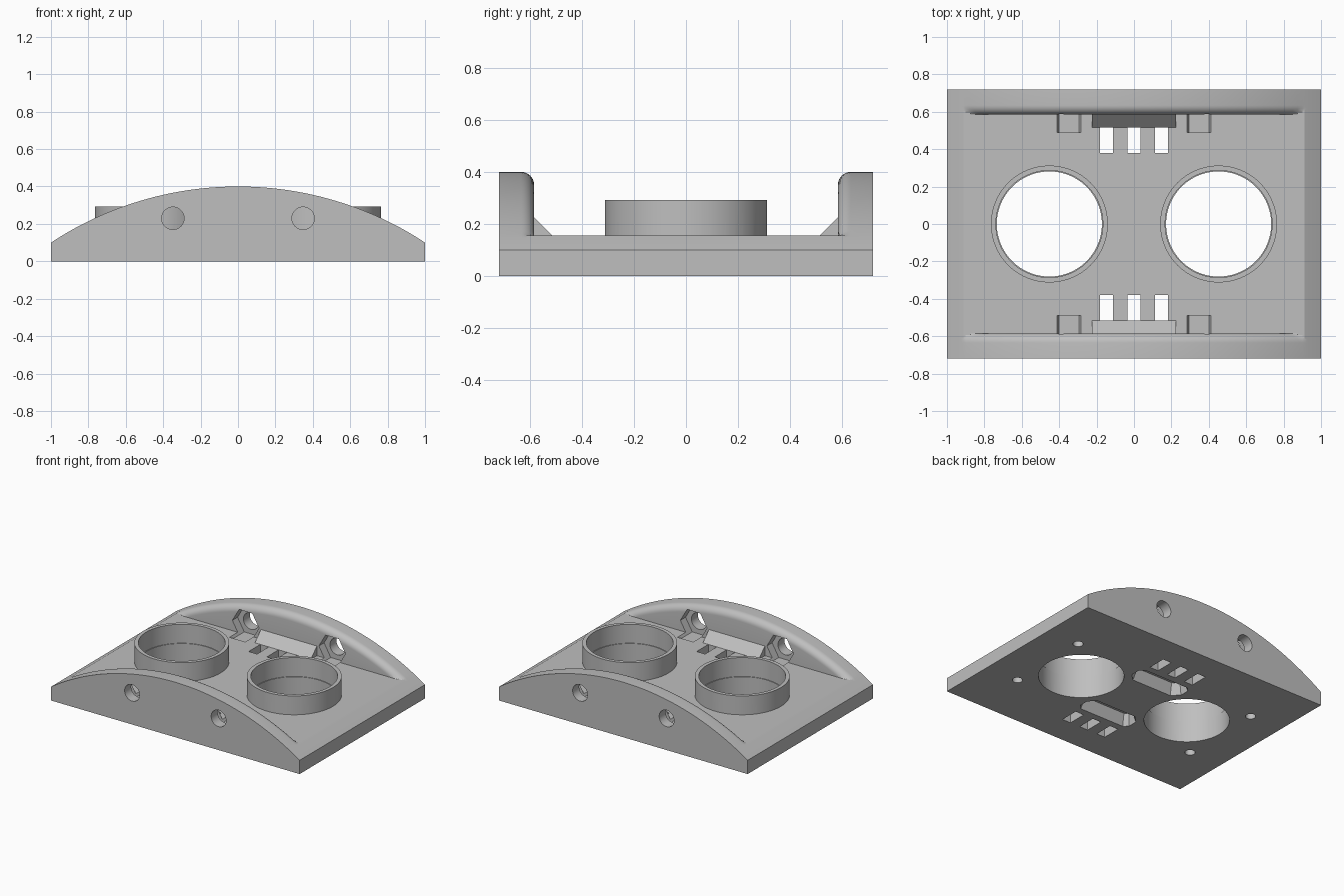
import bpy, bmesh, math

if "Cube" in bpy.data.objects:
    bpy.data.objects.remove(bpy.data.objects["Cube"])

HALF_Y, WALL_Y, FLOOR, FILLET = 0.72, 0.585, 0.155, 0.05
ARC_R = (1 + 0.3 ** 2) / 0.6          # arch through (+-1, 0.1) and (0, 0.4)

grey = bpy.data.materials.new("plain_grey")
grey.diffuse_color = (0.52, 0.52, 0.52, 1)
grey.use_nodes = True
grey.node_tree.nodes["Principled BSDF"].inputs["Base Color"].default_value = grey.diffuse_color


def loft(name, rings):
    """Closed solid through a list of equal-length point rings."""
    bm = bmesh.new()
    vs = [[bm.verts.new(p) for p in ring] for ring in rings]
    n = len(rings[0])
    for a, b in zip(vs, vs[1:]):
        for i in range(n):
            j = (i + 1) % n
            bm.faces.new((a[i], a[j], b[j], b[i]))
    bm.faces.new(vs[0][::-1])
    bm.faces.new(vs[-1])
    bmesh.ops.remove_doubles(bm, verts=bm.verts, dist=1e-5)
    bmesh.ops.recalc_face_normals(bm, faces=bm.faces)
    me = bpy.data.meshes.new(name)
    bm.to_mesh(me)
    bm.free()
    ob = bpy.data.objects.new(name, me)
    bpy.context.collection.objects.link(ob)
    me.materials.append(grey)
    return ob


def circle(cx, cy, r, n, start=0.0):
    return [(cx + r * math.cos(start + math.tau * i / n),
             cy + r * math.sin(start + math.tau * i / n)) for i in range(n)]


def prism_z(name, pts, z0, z1):
    return loft(name, [[(x, y, z) for x, y in pts] for z in (z0, z1)])


def prism_y(name, pts, y0, y1):
    return loft(name, [[(x, y, z) for x, z in pts] for y in (y0, y1)])


def rect(x0, x1, y0, y1):
    return [(x0, y0), (x1, y0), (x1, y1), (x0, y1)]


def combine(base, other, operation):
    mod = base.modifiers.new("join", 'BOOLEAN')
    mod.operation, mod.solver, mod.object = operation, 'EXACT', other
    bpy.ops.object.select_all(action='DESELECT')
    bpy.context.view_layer.objects.active = base
    base.select_set(True)
    bpy.ops.object.modifier_apply(modifier=mod.name)
    bpy.data.objects.remove(other)


def arch(x):
    return math.sqrt(ARC_R ** 2 - x * x) + 0.4 - ARC_R


def section(x):
    """Cross-section of the tray: two walls with rounded inner top edges."""
    h = arch(x)
    floor = min(h, FLOOR)
    half = [(HALF_Y, 0), (HALF_Y, h)]
    for i in range(9):
        t = math.pi / 2 * i / 8
        half.append((WALL_Y + FILLET - FILLET * math.sin(t),
                     max(floor, h - FILLET + FILLET * math.cos(t))))
    half.append((WALL_Y, floor))
    return [(x, y, z) for y, z in half] + [(x, -y, z) for y, z in reversed(half)]


# Tray body: arched end walls around a flat floor
edge = math.sqrt(ARC_R ** 2 - (FLOOR - 0.4 + ARC_R) ** 2)
xs = sorted([-1 + i / 40 for i in range(81)] + [-edge, edge])
body = loft("arched_tray", [section(x) for x in xs])

# Raised round collars
for s in (-1, 1):
    combine(body, prism_z("collar", circle(s * 0.4525, 0, 0.3125, 96), 0.05, 0.292), 'UNION')

# Sloped wedges against the walls
for s in (-1, 1):
    wedge = [(0.515, 0.1), (0.515, FLOOR), (WALL_Y, 0.225), (0.62, 0.225), (0.62, 0.1)]
    combine(body, loft("wedge", [[(x, s * y, z) for y, z in wedge]
                                 for x in (-0.225, 0.225)]), 'UNION')

cutters = []
for s in (-1, 1):
    # Collar bores with a tiny step at floor level
    cutters.append(prism_z("bore", circle(s * 0.4525, 0, 0.281, 96), -0.1, 0.5))
    cutters.append(prism_z("upper_bore", circle(s * 0.4525, 0, 0.286, 96), FLOOR, 0.5))
    # Strap slots through the floor
    for x in (-0.147, 0, 0.147):
        cutters.append(prism_z("slot", rect(x - 0.034, x + 0.034, s * 0.38, s * 0.515), -0.1, 0.3))
    # Tapered pockets in the underside
    outline = [(-0.21, 0.23), (-0.16, 0.18), (0.16, 0.18), (0.21, 0.23),
               (0.21, 0.30), (0.18, 0.33), (-0.18, 0.33), (-0.21, 0.30)]
    pocket = [[(x * k, s * (0.255 + (y - 0.255) * m), z) for x, y in outline]
              for z, k, m in ((-0.02, 1.02, 1.1), (0.08, 0.92, 0.6))]
    cutters.append(loft("pocket", pocket))
    for t in (-1, 1):
        # Bolt holes through the walls, hexagonal nut seats inside
        cutters.append(prism_y("bolt_hole", circle(s * 0.348, 0.23, 0.06, 40), t * 0.55, t * 0.8))
        cutters.append(prism_y("nut_seat", circle(s * 0.348, 0.23, 0.107, 6), t * 0.49, t * 0.645))
        # Blind screw holes underneath
        cutters.append(prism_z("screw_hole", circle(s * 0.74, t * 0.31, 0.034, 24), -0.1, 0.1))
for c in cutters:
    combine(body, c, 'DIFFERENCE')

bpy.ops.object.shade_smooth_by_angle(angle=math.radians(25))
